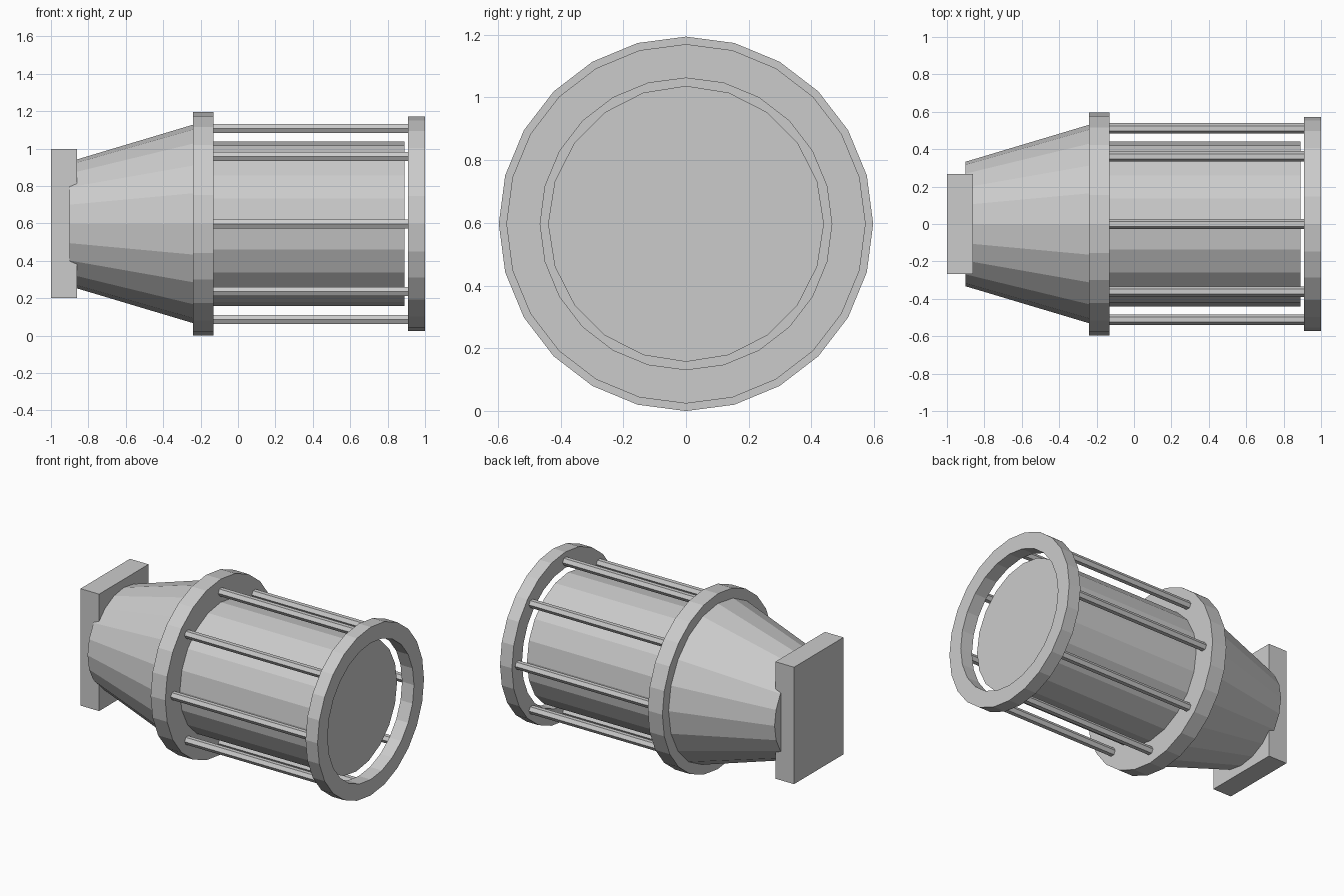
import bpy
import bmesh
from math import sin, cos, pi

if "Cube" in bpy.data.objects:
    bpy.data.objects.remove(bpy.data.objects["Cube"])

AXIS_Z = 0.597  # height of the horizontal main axis


def lathe(name, profile, sides, y=0.0, z=AXIS_Z, ring=False):
    """Turn (x, radius) points around an x-parallel axis, flat shaded.
    ring=True joins last point to first; otherwise the ends are capped."""
    bm = bmesh.new()
    loops = [[bm.verts.new((x, y + r * cos(2 * pi * i / sides),
                            z + r * sin(2 * pi * i / sides)))
              for i in range(sides)] for x, r in profile]
    pairs = list(zip(loops, loops[1:]))
    if ring:
        pairs.append((loops[-1], loops[0]))
    for a, b in pairs:
        for i in range(sides):
            j = (i + 1) % sides
            bm.faces.new((a[i], a[j], b[j], b[i]))
    if not ring:
        bm.faces.new(loops[0])
        bm.faces.new(loops[-1])
    return finish(name, bm)


def finish(name, bm):
    bmesh.ops.recalc_face_normals(bm, faces=bm.faces)
    mesh = bpy.data.meshes.new(name)
    bm.to_mesh(mesh)
    bm.free()
    obj = bpy.data.objects.new(name, mesh)
    bpy.context.collection.objects.link(obj)
    return obj


# Mounting plate at the narrow end
bm = bmesh.new()
bmesh.ops.create_cube(bm, size=1)
bmesh.ops.scale(bm, vec=(0.14, 0.532, 0.796), verts=bm.verts)
bmesh.ops.translate(bm, vec=(-0.93, 0, 0.6), verts=bm.verts)
finish("mounting_plate", bm)

# Tapered housing, middle flange and inner drum
lathe("tapered_housing", [(-0.90, 0.333), (-0.235, 0.532)], 20)
lathe("middle_flange", [(-0.24, 0.597), (-0.13, 0.597)], 24)
lathe("inner_drum", [(-0.135, 0.44), (0.89, 0.44)], 20)

# Open ring at the wide end
lathe("end_ring", [(0.91, 0.573), (1.0, 0.573), (1.0, 0.465), (0.91, 0.465)],
      24, ring=True)

# Eight hexagonal tie rods between flange and end ring
for k in range(8):
    a = k * pi / 4
    lathe(f"tie_rod_{k + 1}", [(-0.135, 0.028), (0.915, 0.028)], 6,
          y=0.511 * cos(a), z=AXIS_Z + 0.511 * sin(a))
